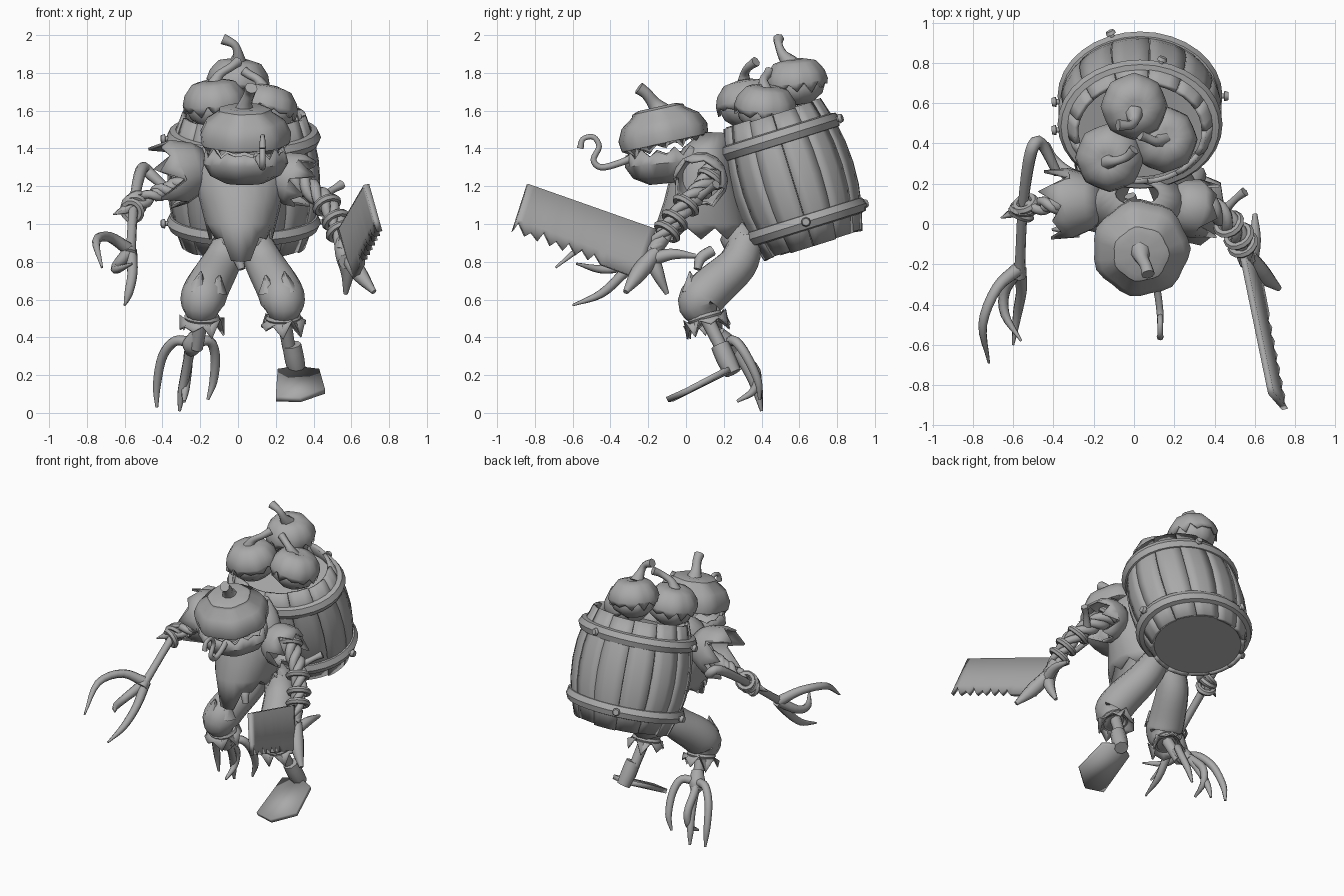
import bpy, bmesh, math
from mathutils import Vector, Matrix

if "Cube" in bpy.data.objects:
    bpy.data.objects.remove(bpy.data.objects["Cube"])

grey = bpy.data.materials.new("plain grey")
grey.diffuse_color = (0.4, 0.4, 0.4, 1)
grey.use_nodes = True
grey.node_tree.nodes["Principled BSDF"].inputs["Base Color"].default_value = grey.diffuse_color


def finish(name, bm, solid=0.0, matrix=None, angle=40):
    bmesh.ops.remove_doubles(bm, verts=bm.verts, dist=1e-5)
    bmesh.ops.recalc_face_normals(bm, faces=bm.faces)
    me = bpy.data.meshes.new(name)
    if matrix:
        bm.transform(matrix)
    bm.to_mesh(me)
    bm.free()
    me.materials.append(grey)
    ob = bpy.data.objects.new(name, me)
    bpy.context.collection.objects.link(ob)
    if solid:
        mod = ob.modifiers.new("thickness", 'SOLIDIFY')
        mod.thickness, mod.offset = solid, 0
    bpy.ops.object.select_all(action='DESELECT')
    ob.select_set(True)
    bpy.context.view_layer.objects.active = ob
    bpy.ops.object.shade_smooth_by_angle(angle=math.radians(angle))
    return ob


def skin(bm, rings, closed=True):
    vs = [[bm.verts.new(p) for p in r] for r in rings]
    for a, b in zip(vs, vs[1:]):
        n = len(a)
        for i in range(n if closed else n - 1):
            j = (i + 1) % n
            bm.faces.new((a[i], a[j], b[j], b[i]))
    return vs


def curve(pts, k=4):
    """Smooth spline through (x, y, z, radius) points."""
    P = [Vector(p) for p in pts]
    P = [2 * P[0] - P[1]] + P + [2 * P[-1] - P[-2]]
    out = []
    for a, b, c, d in zip(P, P[1:], P[2:], P[3:]):
        for s in range(k):
            t = s / k
            out.append(0.5 * (2 * b + (c - a) * t + (2 * a - 5 * b + 4 * c - d) * t * t
                              + (3 * b - a - 3 * c + d) * t ** 3))
    return out + [P[-2]]


def frames(path):
    side = None
    for i, p in enumerate(path):
        t = (path[min(i + 1, len(path) - 1)] - path[max(i - 1, 0)]).to_3d().normalized()
        ref = side if side else (Vector((1, 0, 0)) if abs(t.x) < 0.8 else Vector((0, 1, 0)))
        side = (ref - t * ref.dot(t)).normalized()
        yield p.to_3d(), side, t.cross(side), max(p.w, 0.002)


def tube(name, pts, n=8, k=4):
    bm = bmesh.new()
    rings = [[p + r * (u * math.cos(a) + v * math.sin(a))
              for a in (2 * math.pi * i / n for i in range(n))]
             for p, u, v, r in frames(curve(pts, k))]
    vs = skin(bm, rings)
    bm.faces.new(vs[0])
    bm.faces.new(vs[-1])
    return finish(name, bm, angle=60)


def vine(name, pts, strands=2, turns=2.5, thick=0.6):
    path = list(frames(curve(pts)))
    for s in range(strands):
        out = []
        for i, (p, u, v, r) in enumerate(path):
            a = 2 * math.pi * (turns * i / len(path) + s / strands)
            out.append((*(p + r * 0.6 * (u * math.cos(a) + v * math.sin(a))), r * thick))
        tube(f"{name}_{s + 1}", out, 7, 2)


def lathe(name, prof, n, matrix, jag=0, lobes=0, solid=0.0):
    """Revolve (radius, height) points; the last ring is torn by jag."""
    bm = bmesh.new()
    rings = []
    for k, (r, z) in enumerate(prof):
        ring = []
        for i in range(n):
            a = 2 * math.pi * i / n
            f = 1 + 0.035 * math.cos(lobes * a) if lobes else 1
            dz = jag * ((i % 2) - 0.5 + 0.4 * math.sin(i * 2.3)) if k == len(prof) - 1 else 0
            ring.append((r * f * math.cos(a), r * f * math.sin(a), z + dz))
        rings.append(ring)
    skin(bm, rings)
    return finish(name, bm, solid, matrix)


def place(loc, axis=(0, 0, 1), scale=(1, 1, 1)):
    q = Vector((0, 0, 1)).rotation_difference(Vector(axis))
    return Matrix.Translation(loc) @ q.to_matrix().to_4x4() @ Matrix.Diagonal((*scale, 1))


def ring(name, loc, axis, R, r):
    prof = [(R + r * math.cos(a), r * math.sin(a)) for a in (i * math.pi / 3 for i in range(7))]
    return lathe(name, prof, 14, place(loc, axis))


# Barrel: separate bulging staves, floor, hoops and bolts
B = Matrix.Translation((0.03, 0.565, 1.235)) @ Matrix.Rotation(math.radians(17.3), 4, 'X') @ Matrix.Diagonal((1.22, 1, 1, 1))
bulge = lambda t: 0.322 - 0.062 * t * t
bm = bmesh.new()
for i in range(13):
    a0 = 2 * math.pi * i / 13
    angs = [a0 + 0.004 + j * (2 * math.pi / 13 - 0.008) / 3 for j in range(4)]
    skin(bm, [[(bulge(t) * math.cos(a), bulge(t) * math.sin(a), 0.36 * t + 0.005 * (i % 3 - 1)) for a in angs]
              for t in (-1, -.66, -.33, 0, .33, .66, 1)], closed=False)
finish("barrel_staves", bm, 0.025, B, 30)
lathe("barrel_lining", [(0, -.355), (.25, -.355), (.3, 0), (.26, .28), (0, .28)], 32, B)
for z, bolts in ((-0.235, (0, 110, 185)), (0.235, (75, 185))):
    r = bulge(z / 0.36)
    lathe("barrel_hoop", [(r, z - .042), (r + .026, z - .036), (r + .04, z), (r + .026, z + .036), (r, z + .042)], 32, B)
    for deg in bolts:
        a = math.radians(deg)
        d = Vector((math.cos(a), math.sin(a), 0))
        p, q = B @ (d * (r + 0.02) + Vector((0, 0, z))), B @ (d * (r + 0.045) + Vector((0, 0, z)))
        tube("barrel_bolt", [(*p, .013), (*q, .013), (*q.lerp(p, -.1), .026), (*q.lerp(p, -.8), .02)], 8, 1)


# Stacked pumpkins: jagged cap over a bowl, with a bent stem
def pumpkin(name, loc, R, lean, stem):
    M = place(loc, lean, (R, R, R))
    lathe(name + "_cap", [(0, .66), (.3, .78), (.7, .68), (.95, .35), (1.03, .05), (1.0, -.12)], 24, M, .22, 8, 0.015)
    lathe(name + "_bowl", [(0, -.8), (.5, -.74), (.85, -.45), (.96, -.15), (.9, .1)], 24, M, 0, 8)
    tube(name + "_stem", stem, 7)


pumpkin("pumpkin_front", (-.12, .33, 1.635), .155, (-.1, -.15, 1),
        [(-.13, .31, 1.73, .045), (-.10, .31, 1.79, .025), (-.04, .33, 1.83, .022), (0, .37, 1.86, .028)])
pumpkin("pumpkin_back", (0, .585, 1.75), .15, (.1, -.1, 1),
        [(.0, .55, 1.85, .05), (0, .51, 1.9, .028), (-.02, .49, 1.95, .022), (-.08, .49, 1.98, .03)])
pumpkin("pumpkin_side", (.15, .42, 1.61), .15, (.2, .1, 1),
        [(.14, .42, 1.7, .045), (.11, .41, 1.76, .025), (.06, .43, 1.79, .024), (.03, .44, 1.81, .026)])

# Head: toothed dome over an open toothed jaw
lathe("head_dome", [(0, .16), (.1, .165), (.13, .155), (.135, .14), (.2, .095), (.23, .035), (.225, -.015), (.2, -.025)], 28,
      place((.035, -.115, 1.45), (0, -.22, 1)), .035, 7, .018)
lathe("head_jaw", [(0, -.1), (.1, -.1), (.18, -.06), (.215, 0), (.205, .055)], 28,
      place((.035, -.1, 1.325), (0, -.1, 1)), .03, 7, .018)
tube("head_stem", [(.03, -.13, 1.59, .06), (.04, -.17, 1.64, .036), (.06, -.21, 1.69, .03), (.07, -.25, 1.72, .034)])
tube("head_tendril", [(.1, -.26, 1.36, .02), (.12, -.36, 1.32, .018), (.13, -.45, 1.3, .017), (.13, -.49, 1.34, .016),
                      (.13, -.46, 1.41, .015), (.13, -.49, 1.46, .014), (.13, -.545, 1.45, .014), (.13, -.56, 1.4, .018)])

# Ragged shirt, open at the hem, running to a point in front
bm = bmesh.new()
hem = lambda i: 0.06 * (i % 2) - max(0, 0.18 - 0.065 * abs(i - 15))
skin(bm, [[(.015 + rx * math.cos(a), cy + ry * math.sin(a), z + (hem(i) if z < .95 else 0))
           for i, a in enumerate(2 * math.pi * i / 20 for i in range(20))]
          for z, cy, rx, ry in ((1.48, .15, .11, .06), (1.4, .11, .2, .12), (1.28, .09, .25, .16),
                                (1.12, .09, .21, .2), (1.0, .08, .18, .23), (.92, .08, .16, .23))])
finish("shirt", bm, .015)
tube("hips", [(-.1, .31, .88, .07), (.02, .29, .92, .11), (.14, .31, .88, .07)])
tube("belt_knot", [(-.02, .14, .86, .03), (.0, .08, .82, .03), (.02, .06, .76, .02)], 7)

# Legs: baggy trousers, torn cuffs and wooden pegs
for s, side in ((-1, "left"), (1, "right")):
    x = lambda d: .025 + s * d
    tube(side + "_trouser", [(x(.06), .32, .91, .09), (x(.12), .27, .785, .105), (x(.19), .135, .66, .118),
                             (x(.215), .07, .58, .115), (x(.215), .1, .5, .07)], 12)
    down = Vector((s * .04, .3, -1))
    ring(side + "_cuff_rope", (x(.215), .1, .505), down, .078, .018)
    lathe(side + "_cuff", [(.06, -.01), (.09, .012), (.12, .035)], 14, place((x(.215), .1, .5), down), .06, 0, .01)
    for dx, dy, h in ((.05, -.02, .1), (-.05, 0, .08)):
        tube(side + "_knee_patch", [(x(.19 + dx), .05 + dy, .64, .06), (x(.17 + dx), .04 + dy, .65 + h, .003)], 6, 1)
    tube(side + "_peg", [(x(.215), .1, .52, .038), (x(.245), .19, .34, .034)], 8, 1)

# Left foot: garden fork
tube("fork_foot_hub", [(-.21, .17, .42, .04), (-.24, .22, .36, .055), (-.25, .26, .32, .03)])
for pts in (((-.33, .26, .38), (-.40, .32, .3), (-.43, .38, .15), (-.43, .40, .03)),
            ((-.26, .28, .3), (-.28, .34, .2), (-.3, .38, .1), (-.31, .40, .01)),
            ((-.15, .26, .38), (-.12, .32, .3), (-.13, .38, .17), (-.16, .39, .07)),
            ((-.26, .28, .32), (-.27, .37, .22), (-.28, .36, .12), (-.285, .27, .06))):
    radii = (.027, .026, .022, .008)
    tube("fork_foot_prong", [(-.24, .22, .37, .03)] + [(*p, r) for p, r in zip(pts, radii)], 7)

# Right foot: shovel
tube("shovel_socket", [(.285, .18, .36, .05), (.3, .215, .28, .052), (.315, .25, .21, .045)], 8, 2)
bm = bmesh.new()
bm.faces.new([bm.verts.new(p) for p in ((.21, .2, .22), (.31, .25, .235), (.43, .2, .22), (.46, -.0, .115),
                                        (.33, -.1, .07), (.2, -.07, .075))])
finish("shovel_blade", bm, .03)

# Left arm: torn sleeve, vine forearm, knot and hay-fork hand
lathe("left_sleeve", [(.07, -.02), (.13, .05), (.165, .14), (.17, .2)], 14,
      place((-.17, .11, 1.31), (-1, -.05, -.25)), .09, 0, .015)
vine("left_arm_vine", [(-.2, .12, 1.26, .055), (-.34, .1, 1.19, .045), (-.46, .09, 1.15, .04), (-.58, .07, 1.07, .04)])
tube("left_arm_core", [(-.2, .12, 1.26, .05), (-.45, .09, 1.15, .035)], 8, 1)
tube("left_thorn", [(-.55, .08, 1.1, .045), (-.66, .03, 1.05, .004)], 6, 1)
for c, ax in (((-.55, .08, 1.1), (0, 1, .6)), ((-.56, .05, 1.07), (.4, 1, .3)), ((-.54, .1, 1.12), (-.5, 1, .8))):
    ring("left_knot", c, ax, .05, .02)
tube("fork_handle", [(-.38, .25, 1.19, .022), (-.46, .4, 1.26, .03), (-.51, .36, 1.29, .032), (-.55, .1, 1.11, .026),
                     (-.565, -.18, .9, .026), (-.57, -.26, .84, .035)])
for pts in (((-.68, -.32, .93), (-.75, -.5, .91), (-.72, -.69, .77)),
            ((-.56, -.33, .74), (-.58, -.45, .63), (-.60, -.6, .57)),
            ((-.64, -.33, .78), (-.64, -.45, .76), (-.56, -.58, .79))):
    tube("fork_hand_prong", [(-.57, -.22, .86, .036)] + [(*p, r) for p, r in zip(pts, (.028, .023, .006))], 7)

# Right arm: sleeve, twisted vine, rope wraps and twig
lathe("right_sleeve", [(.07, -.02), (.12, .05), (.14, .12), (.13, .17)], 14,
      place((.19, .1, 1.28), (1, -.2, -.4)), .08, 0, .015)
vine("right_arm_vine", [(.25, .14, 1.28, .06), (.36, .1, 1.2, .055), (.46, .02, 1.12, .05), (.53, -.08, 1.0, .045),
                        (.56, -.18, .86, .04)], 3, 2.5, .55)
for c in ((.32, .13, 1.24), (.47, 0, 1.1), (.52, -.06, 1.02), (.54, -.1, .96)):
    ring("right_arm_rope", c, (.4, -.6, -.8), .062, .02)
tube("right_twig", [(.43, .05, 1.13, .03), (.5, .12, 1.18, .02), (.55, .16, 1.21, .026)], 6)

# Saw: toothed blade with a forked grip
A, Bt, C, D = (Vector(p) for p in ((.68, -.84, 1.21), (.75, -.92, .96), (.62, -.25, .71), (.54, -.16, .97)))
bm = bmesh.new()
tops, bots = [], []
for i in range(21):
    t = i / 20
    up = Vector((-.012, .0, .045 + .015 * math.sin(i * 1.7))) * (i % 2) * (1 if t < .72 else 0)
    tops.append(A.lerp(D, t))
    bots.append(Bt.lerp(C, t) + up)
mids = [a.lerp(b.lerp(c, t / 20), .75) for t, (a, b, c) in enumerate((p, Bt, C) for p in tops)]
skin(bm, [tops, mids, bots], closed=False)
finish("saw_blade", bm, .03)
tube("saw_grip", [(.55, -.12, .93, .04), (.56, -.18, .84, .045), (.58, -.15, .74, .035), (.57, -.1, .63, .012)], 8)
tube("saw_grip_back", [(.57, -.22, .8, .04), (.6, -.08, .84, .03), (.6, .05, .83, .012)], 8)
tube("saw_grip_front", [(.57, -.16, .85, .04), (.64, -.25, .74, .045), (.72, -.32, .64, .015)], 8)
